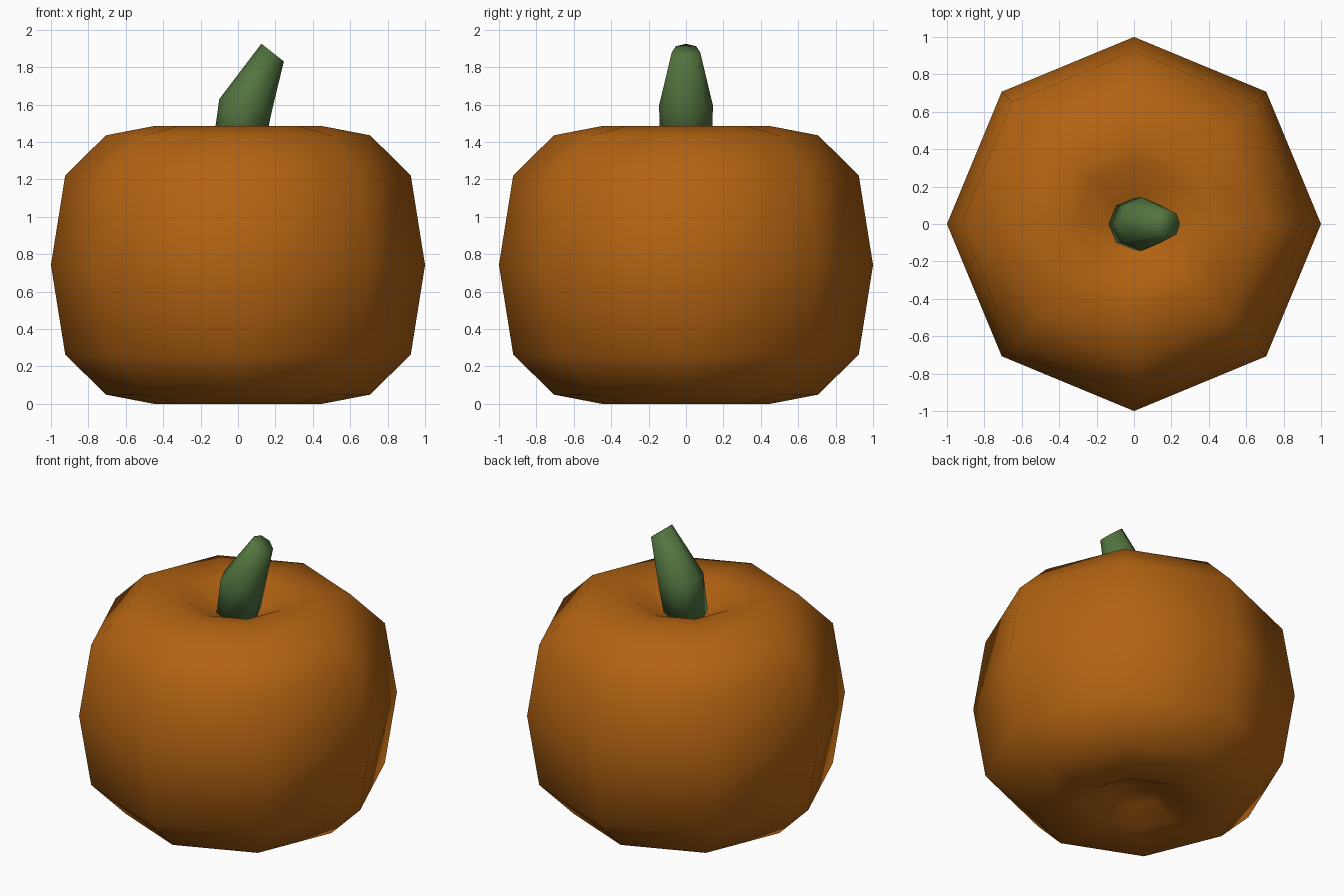
import bpy, bmesh
from math import cos, sin, pi
from mathutils import Vector

if "Cube" in bpy.data.objects:
    bpy.data.objects.remove(bpy.data.objects["Cube"])

SIDES = 8


def material(name, rgb):
    m = bpy.data.materials.new(name)
    m.diffuse_color = (*rgb, 1)
    m.use_nodes = True
    m.node_tree.nodes["Principled BSDF"].inputs["Base Color"].default_value = m.diffuse_color
    return m


def ring(bm, centre, radius, axis_u):
    """Eight vertices around a centre; axis_u is the ring's tilted x direction."""
    c, u, v = Vector(centre), Vector(axis_u).normalized(), Vector((0, 1, 0))
    return [bm.verts.new(c + radius * (u * cos(2 * pi * i / SIDES) + v * sin(2 * pi * i / SIDES)))
            for i in range(SIDES)]


def bridge(bm, lower, upper):
    for i in range(SIDES):
        j = (i + 1) % SIDES
        bm.faces.new((lower[i], lower[j], upper[j], upper[i]))


def lofted(name, rings, mat, bottom, top):
    """Skin the rings, closing both ends with a fan to a tip point."""
    bm = bmesh.new()
    loops = [ring(bm, *r) for r in rings]
    for a, b in zip(loops, loops[1:]):
        bridge(bm, a, b)
    for loop, tip in ((loops[0], bottom), (loops[-1], top)):
        p = bm.verts.new(tip)
        for i in range(SIDES):
            bm.faces.new((loop[i], loop[(i + 1) % SIDES], p))
    bmesh.ops.recalc_face_normals(bm, faces=bm.faces)
    for f in bm.faces:
        f.smooth = True
    mesh = bpy.data.meshes.new(name)
    bm.to_mesh(mesh)
    bm.free()
    mesh.materials.append(mat)
    obj = bpy.data.objects.new(name, mesh)
    bpy.context.collection.objects.link(obj)
    return obj


orange = material("pumpkin orange", (0.45, 0.125, 0.006))
green = material("stem green", (0.085, 0.175, 0.05))

# Body: half profile (radius, height above the middle), mirrored top to bottom
MID = 0.7425
half = [(0.924, 0.478), (0.707, 0.693), (0.45, 0.7425), (0.32, 0.727), (0.16, 0.64)]
profile = [(r, -h) for r, h in reversed(half)] + [(1.0, 0.0)] + half
lofted("pumpkin_body", [((0, 0, MID + h), r, (1, 0, 0)) for r, h in profile], orange,
       (0, 0, MID - 0.61), (0, 0, MID + 0.61))

# Stem: tapering and leaning to the right
lofted("stem", [((0, 0, 1.36), 0.138, (1, 0, 0)),
                ((0.04, 0, 1.595), 0.144, (0.28, 0, -0.07)),
                ((0.185, 0, 1.878), 0.0765, (0.12, 0, -0.095))],
       green, (0, 0, 1.36), (0.185, 0, 1.878))
